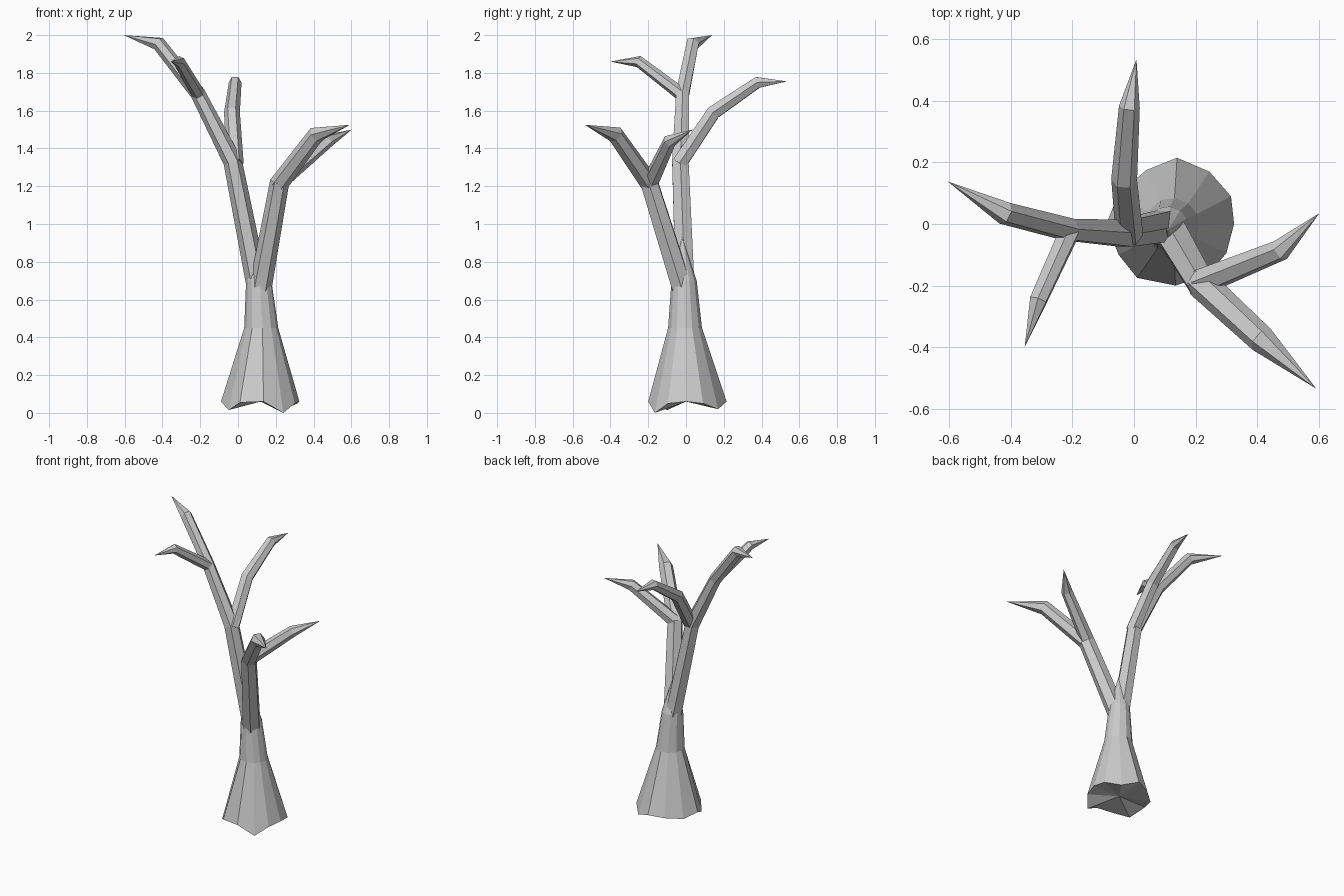
import bpy, bmesh, math
from mathutils import Vector

if "Cube" in bpy.data.objects:
    bpy.data.objects.remove(bpy.data.objects["Cube"])


def finish(name, bm):
    bmesh.ops.recalc_face_normals(bm, faces=bm.faces)
    mesh = bpy.data.meshes.new(name)
    bm.to_mesh(mesh)
    bm.free()
    obj = bpy.data.objects.new(name, mesh)
    bpy.context.collection.objects.link(obj)


def skin(bm, rings):
    for a, b in zip(rings, rings[1:]):
        n = len(a)
        for i in range(n):
            j = (i + 1) % n
            bm.faces.new((a[i], a[j], b[j], b[i]))


def fan(bm, ring, point):
    apex = bm.verts.new(point)
    for i in range(len(ring)):
        bm.faces.new((ring[i], ring[(i + 1) % len(ring)], apex))


def limb(name, path, tip, sides=6):
    """Faceted tube along (x, y, z, radius) points, closed by a pointed tip."""
    bm = bmesh.new()
    pts = [Vector(p[:3]) for p in path] + [Vector(tip)]
    rings = []
    side = None
    for i, p in enumerate(path):
        ahead = (pts[i + 1] - pts[i]).normalized()
        back = (pts[i] - pts[i - 1]).normalized() if i else ahead
        t = (ahead + back).normalized()
        if side is None:
            side = t.cross(Vector((0, 1, 0)))
        side = (side - t * side.dot(t)).normalized()
        up = t.cross(side)
        rings.append([bm.verts.new(pts[i] + p[3] * (
            side * math.cos(2 * math.pi * k / sides) + up * math.sin(2 * math.pi * k / sides)))
            for k in range(sides)])
    skin(bm, rings)
    bm.faces.new(rings[0])
    fan(bm, rings[-1], tip)
    finish(name, bm)


# flared trunk with a wavy foot and a hollowed underside
rim = [(.325, 0, .06), (.315, .09, .05), (.245, .17, .02), (.14, .215, .06),
       (.04, .175, .05), (-.05, .1, .04), (-.09, .0, .06), (-.05, -.1, .015),
       (.01, -.175, .055), (.135, -.2, .06), (.24, -.165, 0), (.3, -.095, .05)]
bm = bmesh.new()
rings = [[bm.verts.new(p) for p in rim]]
for cx, cy, z, r in [(.123, -.005, .45, .09), (.11, -.01, .7, .067)]:
    angles = [math.atan2(p[1], p[0] - .12) for p in rim]
    rings.append([bm.verts.new((cx + r * math.cos(a), cy + r * math.sin(a), z)) for a in angles])
skin(bm, rings)
fan(bm, rings[0], (.12, 0, .06))
fan(bm, rings[-1], (.11, -.02, .93))
finish("trunk", bm)

# left main limb and its two side branches
limb("left_limb", [(.105, -.005, .66, .058), (-.028, -.03, 1.33, .05),
                   (-.212, -.018, 1.69, .04), (-.42, .035, 1.955, .038)], (-.605, .138, 2.0))
limb("back_branch", [(-.015, -.035, 1.32, .045), (-.032, .145, 1.59, .042),
                     (-.015, .38, 1.75, .034)], (.008, .535, 1.755))
limb("left_front_branch", [(-.205, -.015, 1.68, .036), (-.312, -.25, 1.86, .031)],
     (-.355, -.4, 1.86))

# right main limb, forking at its elbow
limb("right_limb", [(.118, -.02, .66, .06), (.22, -.195, 1.22, .052)], (.27, -.22, 1.3))
limb("right_front_branch", [(.215, -.19, 1.21, .05), (.415, -.375, 1.475, .045)],
     (.592, -.535, 1.525))
limb("right_back_branch", [(.215, -.19, 1.22, .045), (.475, -.085, 1.44, .036)],
     (.602, .035, 1.5))
